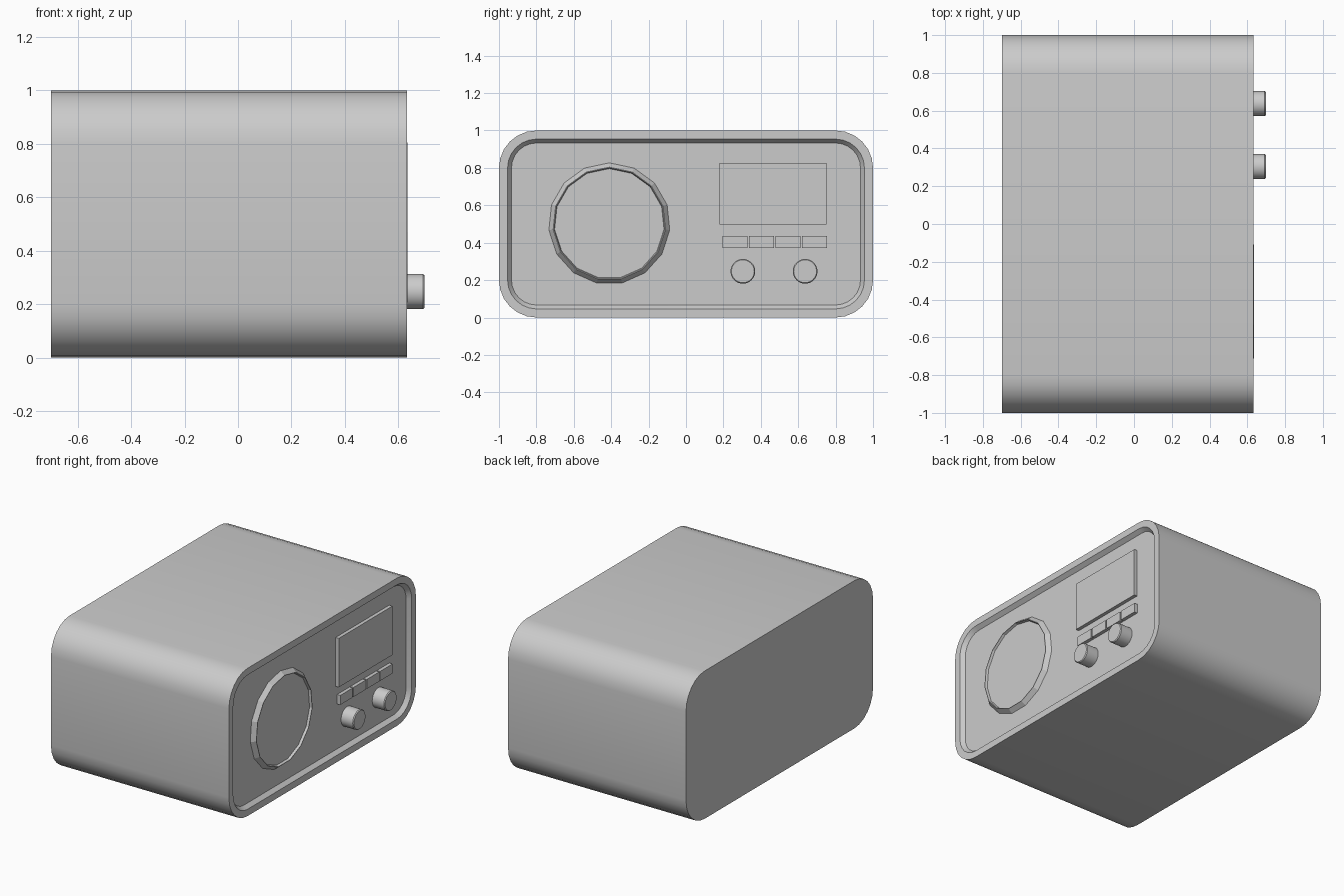
import bpy, bmesh
from math import cos, sin, pi, radians

if "Cube" in bpy.data.objects:
    bpy.data.objects.remove(bpy.data.objects["Cube"])

PANEL_X = 0.605   # recessed fascia plane
FRONT_X = 0.632   # front rim plane


def loft(name, loops, smooth=True):
    """Skin matching closed loops together and cap both ends."""
    bm = bmesh.new()
    rings = [[bm.verts.new(p) for p in loop] for loop in loops]
    n = len(rings[0])
    for a, b in zip(rings, rings[1:]):
        for i in range(n):
            j = (i + 1) % n
            bm.faces.new((a[i], a[j], b[j], b[i]))
    bm.faces.new(rings[0][::-1])
    bm.faces.new(rings[-1])
    bmesh.ops.recalc_face_normals(bm, faces=bm.faces)
    mesh = bpy.data.meshes.new(name)
    bm.to_mesh(mesh)
    bm.free()
    ob = bpy.data.objects.new(name, mesh)
    bpy.context.collection.objects.link(ob)
    if smooth:
        bpy.ops.object.select_all(action='DESELECT')
        ob.select_set(True)
        bpy.context.view_layer.objects.active = ob
        bpy.ops.object.shade_smooth_by_angle(angle=radians(30))
    return ob


def rounded_rect(x, inset, seg=6):
    """Rounded cabinet outline in the YZ plane, shrunk by inset."""
    r, pts = 0.2 - inset, []
    for k, (cy, cz) in enumerate([(0.8, 0.8), (-0.8, 0.8), (-0.8, 0.2), (0.8, 0.2)]):
        for i in range(seg + 1):
            a = (k + i / seg) * pi / 2
            pts.append((x, cy + r * cos(a), cz + r * sin(a)))
    return pts


def circle(x, cy, cz, r, n):
    return [(x, cy + r * sin(2 * pi * i / n), cz + r * cos(2 * pi * i / n)) for i in range(n)]


def box(name, x0, x1, y0, y1, z0, z1):
    loops = [[(x, y0, z0), (x, y1, z0), (x, y1, z1), (x, y0, z1)] for x in (x0, x1)]
    return loft(name, loops, smooth=False)


# Cabinet with rim and recessed fascia
loft("cabinet", [rounded_rect(-0.70, 0), rounded_rect(FRONT_X, 0),
                 rounded_rect(FRONT_X, 0.046), rounded_rect(PANEL_X, 0.067)])

# Speaker: raised sloping ring around a shallow sunken face
profile = [(PANEL_X - 0.01, 0.325), (PANEL_X, 0.325), (0.635, 0.302),
           (0.634, 0.299), (0.618, 0.294)]
loft("speaker", [circle(x, -0.41, 0.502, r, 15) for x, r in profile], smooth=False)

# Display
box("display", PANEL_X - 0.01, 0.629, 0.18, 0.752, 0.496, 0.827)

# Row of preset buttons
for i in range(4):
    y = 0.195 + i * 0.142
    box(f"button_{i + 1}", PANEL_X - 0.01, 0.629, y, y + 0.133, 0.371, 0.435)

# Two control knobs with chamfered fronts
for name, y in (("left_knob", 0.304), ("right_knob", 0.637)):
    knob = [(PANEL_X - 0.01, 0.066), (0.692, 0.066), (0.698, 0.061)]
    loft(name, [circle(x, y, 0.247, r, 32) for x, r in knob])
